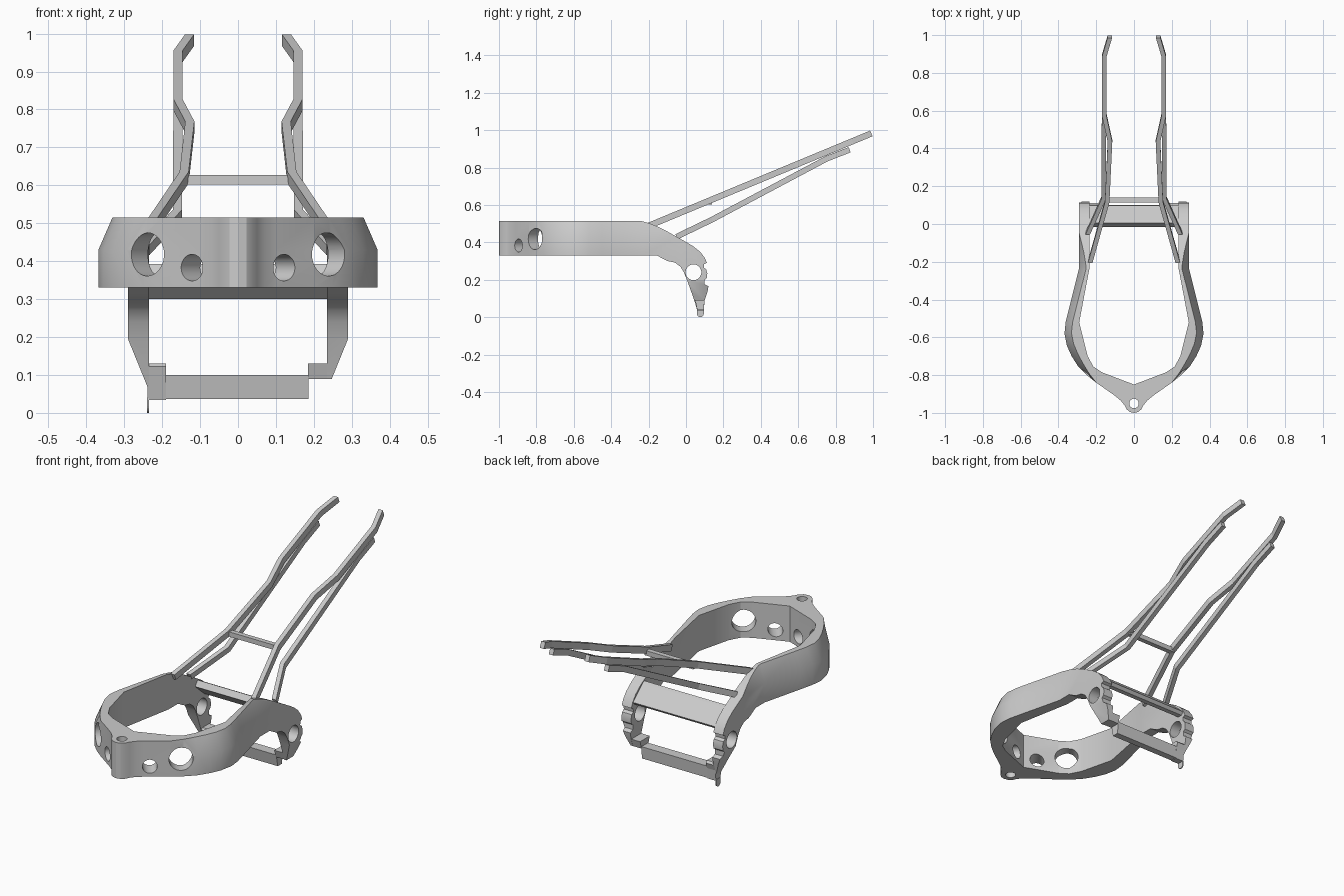
import bpy, bmesh, math
from mathutils import Vector

if "Cube" in bpy.data.objects:
    bpy.data.objects.remove(bpy.data.objects["Cube"])


def make(name, verts, faces):
    me = bpy.data.meshes.new(name)
    me.from_pydata(verts, [], faces)
    bm = bmesh.new()
    bm.from_mesh(me)
    bmesh.ops.recalc_face_normals(bm, faces=bm.faces)
    bm.to_mesh(me)
    bm.free()
    ob = bpy.data.objects.new(name, me)
    bpy.context.collection.objects.link(ob)
    return ob


def loft(name, rings):
    n = len(rings[0])
    verts = [p for r in rings for p in r]
    faces = [list(range(n)), list(range(len(verts) - n, len(verts)))]
    for k in range(len(rings) - 1):
        for i in range(n):
            j = (i + 1) % n
            faces.append([k * n + i, k * n + j, (k + 1) * n + j, (k + 1) * n + i])
    return make(name, verts, faces)


def prism(name, pts, a, b, axis='x'):
    put = (lambda t, p: (t, p[0], p[1])) if axis == 'x' else (lambda t, p: (p[0], t, p[1]))
    return loft(name, [[put(t, p) for p in pts] for t in (a, b)])


def box_yz(y0, y1, z0, z1):
    return [(y0, z0), (y1, z0), (y1, z1), (y0, z1)]


def cylinder(name, centre, direction, r, length, n=40):
    d = Vector(direction).normalized()
    u = d.orthogonal().normalized()
    v = d.cross(u)
    c = Vector(centre)
    return loft(name, [[c + d * t + (u * math.cos(2 * math.pi * i / n) + v * math.sin(2 * math.pi * i / n)) * r
                        for i in range(n)] for t in (-length / 2, length / 2)])


def boolean(ob, cutter, op='DIFFERENCE'):
    m = ob.modifiers.new("cut", 'BOOLEAN')
    m.object, m.operation, m.solver = cutter, op, 'EXACT'
    bpy.context.view_layer.objects.active = ob
    bpy.ops.object.modifier_apply(modifier=m.name)
    bpy.data.objects.remove(cutter)


# Main frame plan: half outline as x, y, top chamfer
outer = [(0, -1, 0), (.022, -.995, 0), (.04, -.98, 0), (.05, -.96, 0), (.07, -.935, 0),
         (.1, -.91, 0), (.2, -.84, 0), (.25, -.80, .015), (.295, -.755, .03), (.33, -.70, .035),
         (.355, -.645, .037), (.368, -.58, .037), (.362, -.52, .037), (.345, -.45, .037),
         (.29, -.23, .038), (.29, .2, .038)]
inner = [(.235, .2, 0), (.235, -.23, 0), (.29, -.52, 0), (.245, -.7, 0),
         (.215, -.755, 0), (.17, -.785, 0), (0, -.85, 0)]
half = outer + inner
plan = half + [(-x, y, c) for x, y, c in reversed(half[1:-1])]


def chamfered(x, y, c):
    p = Vector((x, y))
    return p + (Vector((0, max(y, -.55))) - p).normalized() * c if c else p


frame = loft("main_frame", [[(x, y, -.2) for x, y, c in plan],
                            [(x, y, .43) for x, y, c in plan],
                            [(*chamfered(*p), .515) for p in plan]])

# Side silhouette trims the plan into beams and rear pivot plates
side = [(-1.1, .33), (-1.1, .6), (-.3, .6), (-.25, .517), (-.2, .503), (-.15, .484), (-.1, .458),
        (-.05, .43), (0, .402), (.04, .378), (.075, .35), (.1, .318), (.112, .29),
        (.097, .283), (.095, .265), (.108, .255), (.114, .235), (.112, .21), (.1, .2),
        (.1, .175), (.12, .165), (.115, .135), (.1, .09), (.095, .037), (.06, .037),
        (.05, .07), (.03, .13), (.005, .2), (-.012, .24), (-.03, .27), (-.06, .292),
        (-.1, .3), (-.125, .313), (-.155, .33)]
boolean(frame, prism("side_cutter", side, -.6, .6), 'INTERSECT')

# Holes: steering head, pivot and side ports
boolean(frame, cylinder("head_cutter", (0, -.95, .4), (0, 0, 1), .025, .6))
boolean(frame, cylinder("pivot_cutter", (.0, .04, .24), (1, 0, 0), .042, 1))
for s in (-1, 1):
    boolean(frame, cylinder("port_cutter", (s * .125, -.9, .383), (s * .62, -.78, 0), .035, .3))
    boolean(frame, cylinder("port_cutter", (s * .245, -.815, .418), (s * .62, -.78, 0), .057, .3))
    # Tapered outer face of each pivot plate
    wedge = [(s * x, z) for x, z in [(.2905, .196), (.45, .196), (.45, -.1), (.17, -.1)]]
    boolean(frame, prism("taper_cutter", wedge, -.1, .3, 'y'))
boolean(frame, prism("leg_cutter", box_yz(-.1, .3, -.1, .09), .1, .5))

# Rear cross beam between the plates
prism("upper_cross_beam", [(-.015, .365), (.005, .392), (.02, .385), (.098, .315), (.085, .3), (.06, .3)],
      -.24, .24)

# Feet and lower cross bar
prism("left_foot", [(.035, .122), (.045, .13), (.1, .13), (.11, .12), (.1, .09), (.095, .036), (.06, .036)],
      -.238, -.19)
prism("right_foot", [(.046, .09), (.032, .13), (.112, .13), (.1, .09)], .185, .24)
prism("lower_cross_bar", [(.047, .1), (.1, .1), (.095, .037), (.06, .037)], -.195, .186)

# Small tab under the left foot
prism("tab_plate", box_yz(.06, .095, .034, .04), -.24, -.19)
tab = [(.077 + .018 * math.cos(a), .018 + .018 * math.sin(a))
       for a in [math.pi + math.pi * i / 12 for i in range(13)]] + [(.095, .04), (.059, .04)]
prism("foot_tab", tab, -.24, -.235)


# Rear subframe rails
def rail(name, path, w, h):
    for s, label in ((-1, "left"), (1, "right")):
        rings = []
        for i, (x, y, z) in enumerate(path):
            a, b = path[max(i - 1, 0)], path[min(i + 1, len(path) - 1)]
            n = Vector((a[2] - b[2], b[1] - a[1])).normalized() * h
            rings.append([(s * (x + k * w), y + m * n.x, z + m * n.y)
                          for k, m in ((-1, -1), (1, -1), (1, 1), (-1, 1))])
        loft(label + "_" + name, rings)


rail("upper_rail", [(x, y, .488 + .415 * (y + .2)) for x, y in
                    [(.232, -.2), (.142, .12), (.127, .44), (.158, .58), (.158, .89), (.128, .991)]],
     .012, .0165)
rail("lower_rail", [(.245, -.05, .43), (.16, .14, .522), (.158, .75, .846), (.158, .875, .895)],
     .012, .015)
prism("subframe_cross_bar", box_yz(.115, .14, .602, .627), -.14, .14)

# Smooth the curved frame, keep sharp edges
bpy.ops.object.select_all(action='DESELECT')
frame.select_set(True)
bpy.context.view_layer.objects.active = frame
bpy.ops.object.shade_smooth_by_angle(angle=math.radians(25))
